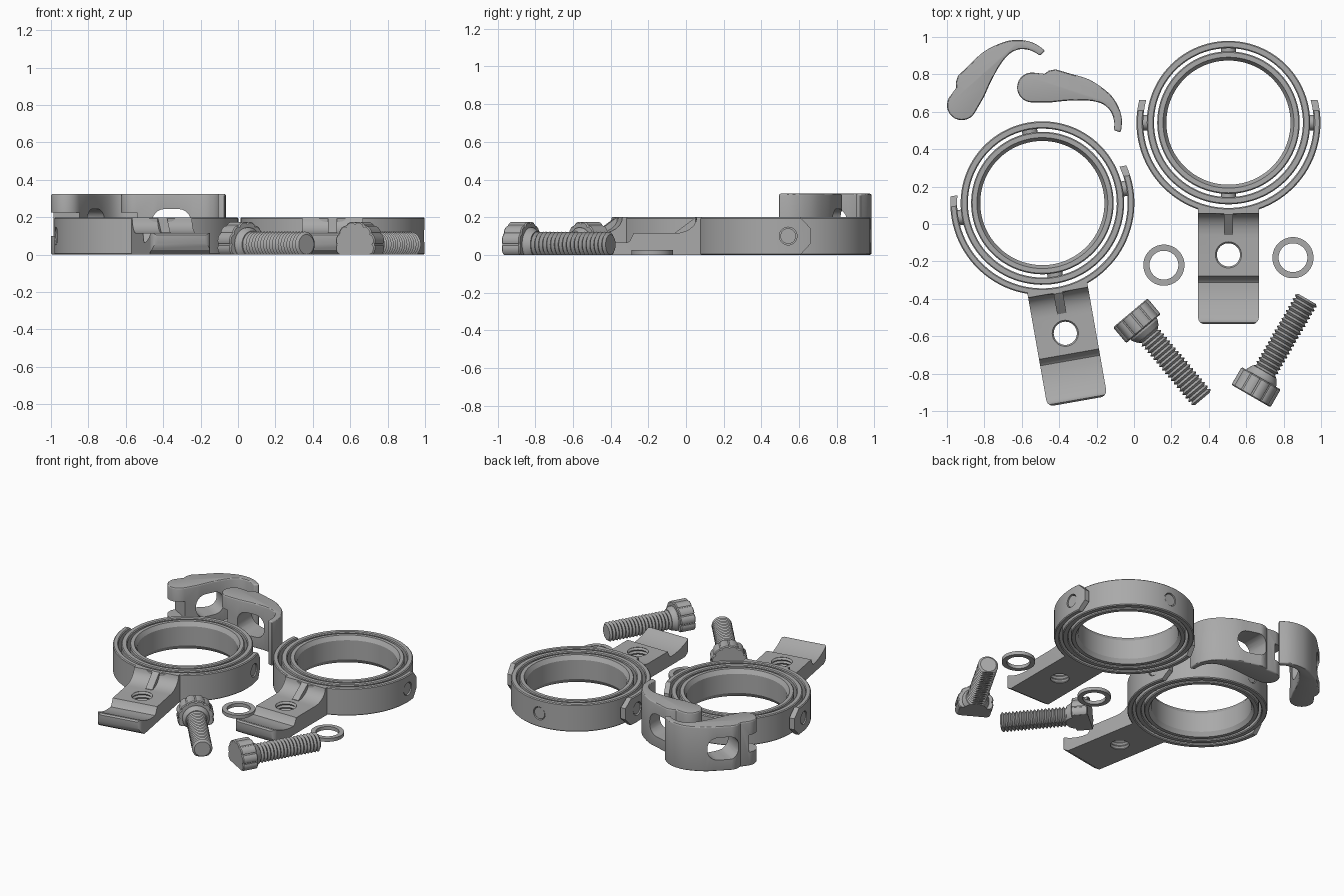
import bpy, bmesh
from math import sin, cos, pi, radians, sqrt
from mathutils import Matrix, Vector

cube = bpy.data.objects.get("Cube")
if cube:
    bpy.data.objects.remove(cube)

grey = bpy.data.materials.new("plain_grey")
grey.use_nodes = True
grey.diffuse_color = (0.4, 0.4, 0.4, 1)
grey.node_tree.nodes["Principled BSDF"].inputs["Base Color"].default_value = grey.diffuse_color

H = 0.2             # ring height
W = 0.325           # clamp and lever width
X_AXIS = Matrix.Rotation(pi / 2, 4, "Y")      # local z -> world x
Y_AXIS = Matrix.Rotation(-pi / 2, 4, "X")     # local z -> world y
YZ_PLANE = Matrix(((0, 0, 1, 0), (1, 0, 0, 0), (0, 1, 0, 0), (0, 0, 0, 1)))
XZ_PLANE = Matrix(((1, 0, 0, 0), (0, 0, -1, 0), (0, 1, 0, 0), (0, 0, 0, 1)))


def finish(name, bm, matrix=Matrix()):
    bm.transform(matrix)
    bmesh.ops.recalc_face_normals(bm, faces=bm.faces)
    mesh = bpy.data.meshes.new(name)
    bm.to_mesh(mesh)
    bm.free()
    mesh.materials.append(grey)
    obj = bpy.data.objects.new(name, mesh)
    bpy.context.collection.objects.link(obj)
    return obj


def prism(name, outline, low, high, matrix=Matrix()):
    bm = bmesh.new()
    face = bm.faces.new([bm.verts.new((x, y, low)) for x, y in outline])
    new = bmesh.ops.extrude_face_region(bm, geom=[face])["geom"]
    bmesh.ops.translate(bm, vec=(0, 0, high - low),
                        verts=[v for v in new if isinstance(v, bmesh.types.BMVert)])
    return finish(name, bm, matrix)


def lathe(name, profile, closed=True, sides=96, matrix=Matrix()):
    """Revolve (radius, height) points; an open profile gets flat end caps."""
    bm = bmesh.new()
    loops = [[bm.verts.new((r * cos(2 * pi * i / sides), r * sin(2 * pi * i / sides), z))
              for i in range(sides)] for r, z in profile]
    pairs = list(zip(loops, loops[1:])) + ([(loops[-1], loops[0])] if closed else [])
    for a, b in pairs:
        for i in range(sides):
            j = (i + 1) % sides
            bm.faces.new((a[i], a[j], b[j], b[i]))
    if not closed:
        bm.faces.new(loops[0])
        bm.faces.new(loops[-1])
    return finish(name, bm, matrix)


def rod(name, radius, low, high, matrix=Matrix(), sides=40):
    return lathe(name, [(radius, low), (radius, high)], False, sides, matrix)


def apply(obj, mod):
    bpy.context.view_layer.objects.active = obj
    bpy.ops.object.modifier_apply(modifier=mod.name)


def combine(obj, tool, operation="DIFFERENCE"):
    mod = obj.modifiers.new("cut", "BOOLEAN")
    mod.operation, mod.object, mod.solver = operation, tool, "EXACT"
    apply(obj, mod)
    bpy.data.objects.remove(tool)


def bevel(obj, width, segments=3, angle=40):
    mod = obj.modifiers.new("bevel", "BEVEL")
    mod.width, mod.segments, mod.angle_limit = width, segments, radians(angle)
    mod.limit_method = "ANGLE"
    apply(obj, mod)


def smooth(obj, angle=30):
    bpy.ops.object.select_all(action="DESELECT")
    obj.select_set(True)
    bpy.context.view_layer.objects.active = obj
    bpy.ops.object.shade_smooth_by_angle(angle=radians(angle))


def band(name, inner, outer, c=0.006):
    """Ring with small edge chamfers."""
    return lathe(name, [(inner, c), (inner + c, 0), (outer - c, 0), (outer, c),
                        (outer, H - c), (outer - c, H), (inner + c, H), (inner, H - c)])


def zigzag(low, high, count, crest, root):
    step = (high - low) / count
    points = []
    for i in range(count):
        points += [(root, low + i * step), (crest, low + (i + 0.5) * step)]
    return points + [(root, high)]


def gimbal(side, place):
    # Inner ring with a waisted bore
    inner = lathe(side + "_inner_ring", [(0.35, 0), (0.375, 0), (0.381, 0.006), (0.381, H - 0.006),
                                         (0.375, H), (0.35, H), (0.332, H - 0.03), (0.332, 0.03)])
    # Outer ring with pivot holes front and back
    outer = band(side + "_outer_ring", 0.398, 0.437)
    mid = Matrix.Translation((0, 0, H / 2))
    combine(outer, rod("tool", 0.047, -1, 1, mid @ Y_AXIS))
    # Half-ring yoke with chamfered ears and pivot holes
    yoke = band(side + "_yoke", 0.456, 0.492)
    ears = [(-0.6, -0.01), (0.055, -0.01), (0.12, 0.06), (0.12, 0.14), (0.055, H + 0.01), (-0.6, H + 0.01)]
    combine(yoke, prism("tool", ears, -0.6, 0.6, YZ_PLANE), "INTERSECT")
    combine(yoke, rod("tool", 0.047, -1, 1, mid @ X_AXIS))
    parts = [inner, outer, yoke]
    # Pivot pins
    for label, axis, low, high in (("side", X_AXIS, 0.425, 0.485), ("end", Y_AXIS, 0.37, 0.43)):
        for n, s in enumerate((1, -1)):
            parts.append(rod(f"{side}_{label}_pin_{n + 1}", 0.041, s * low, s * high, mid @ axis))
    # Clamp bracket: fillet, flat plate, dropped saddle and raised lip
    fillet = [(-0.6 + 0.115 * sin(a), 0.2 - 0.085 * cos(a)) for a in (i * pi / 12 for i in range(7))]
    saddle = [(-0.855 - 0.2 * t, 0.065 + 0.05 * t * t) for t in (i / 6 for i in range(7))]
    profile = [(-0.4, 0), (-0.4, H)] + fillet[::-1] + [(-0.82, 0.115), (-0.84, 0.075)] + saddle
    profile += [(-1.068, 0.115), (-1.077, 0.105), (-1.077, 0.06), (-1.06, 0.025), (-1.02, 0)]
    bracket = prism(side + "_bracket", profile, -W / 2, W / 2, YZ_PLANE)
    corner = 0.035
    plan = [(-W / 2, -0.3), (W / 2, -0.3)]
    for sx, start in ((1, 0), (-1, -pi / 2)):
        plan += [(sx * (W / 2 - corner) + corner * cos(start - i * pi / 10),
                  -1.077 + corner + corner * sin(start - i * pi / 10)) for i in range(6)]
    combine(bracket, prism("tool", plan, -0.1, 0.4), "INTERSECT")
    combine(bracket, rod("tool", 0.472, -0.1, 0.4, sides=96))
    # Threaded bore
    bore = zigzag(-0.025, 0.15, 7, 0.072, 0.062)
    combine(bracket, lathe("tool", bore, False, 40, Matrix.Translation((0, -0.707, 0))))
    # Stiffening rib
    rib = prism(side + "_rib", [(-0.475, 0.1), (-0.475, H), (-0.49, H), (-0.6, 0.118), (-0.6, 0.1)],
                -0.025, 0.025, YZ_PLANE)
    for part in parts + [bracket, rib]:
        part.matrix_world = place
        smooth(part)


def bolt(side, x, y, degrees):
    place = Matrix.Translation((x, y, 0.055)) @ Matrix.Rotation(radians(degrees), 4, "Z") @ X_AXIS
    # Fluted head, tapered collar and threaded shaft
    flutes = [(r * cos(a), r * sin(a)) for a, r in
              ((i * 2 * pi / 96, 0.113 + 0.010 * sqrt(abs(sin(i * pi / 8))) ) for i in range(96))]
    head = prism(side + "_bolt_head", flutes, 0, 0.11)
    bevel(head, 0.006, 1, 60)
    collar = lathe(side + "_bolt_collar", [(0.09, 0.1), (0.09, 0.12), (0.072, 0.15)], False, 48)
    shaft = lathe(side + "_bolt_shaft", zigzag(0.14, 0.6, 19, 0.068, 0.053), False, 40)
    for part in (head, collar, shaft):
        # Flat underside
        bm = bmesh.new()
        bm.from_mesh(part.data)
        bm.transform(place)
        cut = bmesh.ops.bisect_plane(bm, geom=bm.verts[:] + bm.edges[:] + bm.faces[:], plane_co=(0, 0, 0),
                                     plane_no=(0, 0, 1), clear_inner=True)["geom_cut"]
        bmesh.ops.holes_fill(bm, edges=[e for e in cut if isinstance(e, bmesh.types.BMEdge)], sides=0)
        bm.to_mesh(part.data)
        bm.free()
        smooth(part, 25)


def spline(points, steps=4):
    """Smooth open curve through the points."""
    p = [Vector(q) for q in [points[0]] + points + [points[-1]]]
    out = []
    for a, b, c, d in zip(p, p[1:], p[2:], p[3:]):
        for i in range(steps):
            t = i / steps
            out.append(0.5 * (2 * b + (c - a) * t + (2 * a - 5 * b + 4 * c - d) * t * t
                              + (3 * b - a - 3 * c + d) * t ** 3))
    return [tuple(q) for q in out] + [tuple(p[-1])]


def lever(side, x, y, degrees):
    # Curved handle with a round cam end
    back = [(0.125, 0.097), (0.21, 0.072), (0.31, 0.04), (0.41, -0.03), (0.46, -0.1), (0.48, -0.17), (0.475, -0.24)]
    belly = [(0.438, -0.23), (0.438, -0.175), (0.415, -0.12), (0.37, -0.085), (0.3, -0.07), (0.2, -0.07), (0.1, -0.08)]
    cam = [(0.08 * cos(a), 0.08 * sin(a)) for a in (-pi / 2 - i * pi / 14 for i in range(15))]
    outline = spline(back) + spline(belly) + cam + [(0.065, 0.073), (0.09, 0.09)]
    obj = prism(side + "_lever", outline, 0, W)
    bevel(obj, 0.016, 3, 50)
    # Rounded window through the handle
    r = 0.07
    window = [(cx + r * cos(s + i * pi / 10), W / 2 + dz + r * sin(s + i * pi / 10))
              for cx, dz, s in ((0.225, 0.012, 0), (0.155, 0.012, pi / 2),
                                (0.155, -0.012, pi), (0.225, -0.012, 3 * pi / 2)) for i in range(6)]
    combine(obj, prism("tool", window, -0.3, 0.3, XZ_PLANE))
    # Fork slot and cross-pin hole in the cam end
    slot = [(-0.2, 0.1), (0.005, 0.1), (0.005, W - 0.1), (-0.2, W - 0.1)]
    combine(obj, prism("tool", slot, -0.3, 0.3, XZ_PLANE))
    obj.matrix_world = Matrix.Translation((x, y, 0)) @ Matrix.Rotation(radians(degrees), 4, "Z")
    smooth(obj)


gimbal("left", Matrix.Translation((0.505, 0.542, 0)))
gimbal("right", Matrix.Translation((-0.49, 0.112, 0)) @ Matrix.Rotation(radians(10), 4, "Z"))
bolt("right", -0.02, -0.475, -50)
bolt("left", 0.625, -0.92, 60)
lever("right", -0.92, 0.635, 60)
lever("left", -0.545, 0.73, 0)

# Washers
for side, x, y in (("right", 0.16, -0.22), ("left", 0.85, -0.18)):
    washer = lathe(side + "_washer", [(0.077, 0), (0.11, 0), (0.11, 0.025), (0.077, 0.025)], sides=64)
    washer.location = (x, y, 0)
    smooth(washer)
